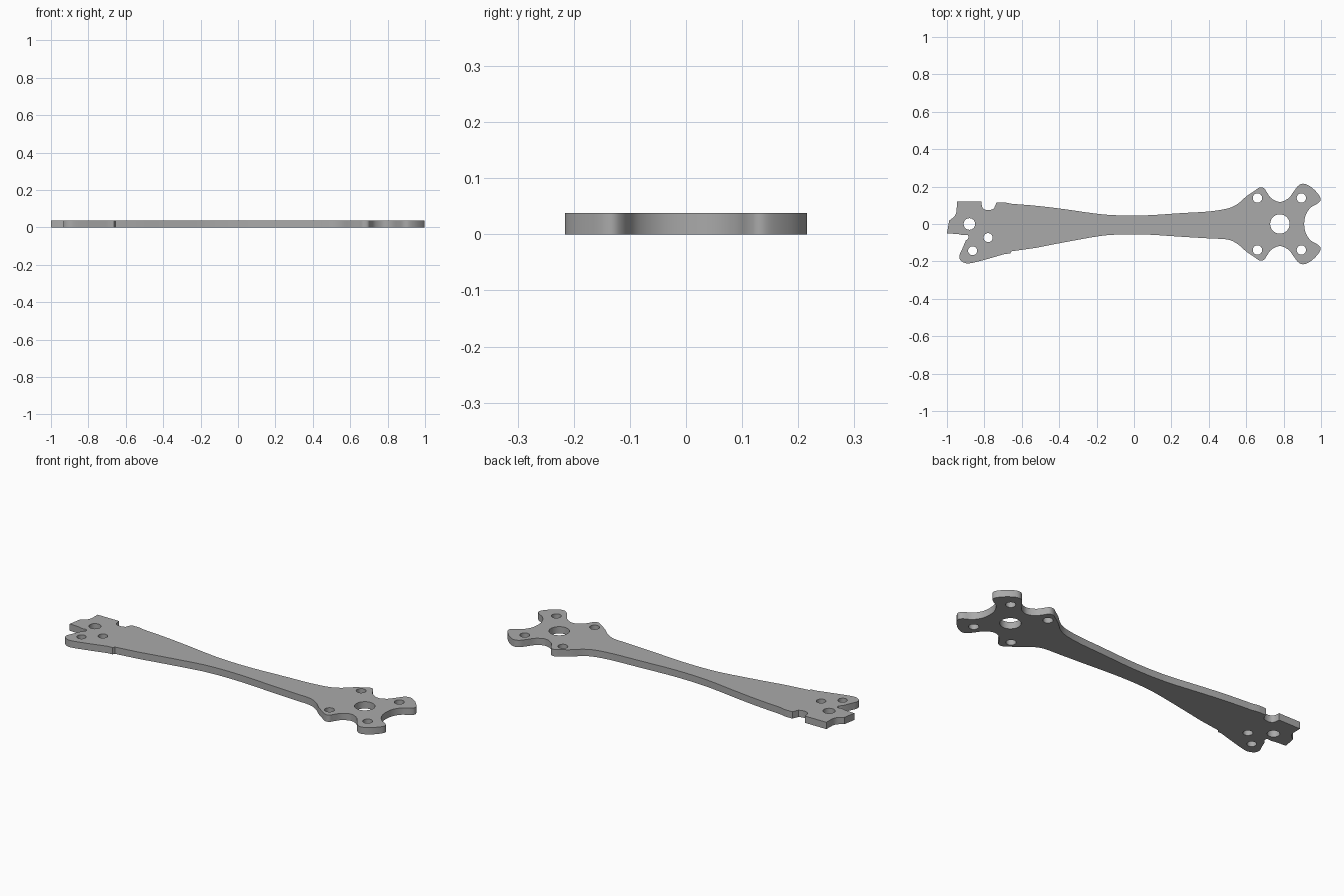
import bpy
import math
from mathutils import Vector

THICKNESS = 0.038

default_cube = bpy.data.objects.get("Cube")
if default_cube:
    bpy.data.objects.remove(default_cube, do_unlink=True)


def smooth_run(points, steps=5):
    """Catmull-Rom curve through the points, without the final point."""
    pts = [Vector(p) for p in points]
    pts = [2 * pts[0] - pts[1]] + pts + [2 * pts[-1] - pts[-2]]
    result = []
    for a, b, c, d in zip(pts, pts[1:], pts[2:], pts[3:]):
        for i in range(steps):
            t = i / steps
            result.append(0.5 * (2 * b + (c - a) * t
                                 + (2 * a - 5 * b + 4 * c - d) * t ** 2
                                 + (3 * b - a - 3 * c + d) * t ** 3))
    return result


def circle(x, y, radius, sides=32):
    angles = [math.tau * i / sides for i in range(sides)]
    return [Vector((x + radius * math.cos(a), y + radius * math.sin(a))) for a in angles]


def mirrored(points):
    return [(x, -y) for x, y in reversed(points)]


def add_loop(curve, points):
    spline = curve.splines.new('POLY')
    spline.points.add(len(points) - 1)
    for target, p in zip(spline.points, points):
        target.co = (p.x, p.y, 0, 1)
    spline.use_cyclic_u = True


# Four-lobed head: upper half of its edge, from the arm to the tip
head = [(.5, .083), (.555, .108), (.6, .147), (.645, .178), (.67, .194), (.695, .192),
        (.71, .17), (.735, .137), (.78, .118), (.825, .137), (.855, .175), (.88, .206),
        (.91, .215), (.95, .195), (.985, .16), (.998, .133), (.985, .112),
        (.945, .088), (.918, .048), (.91, 0)]

# Tapered arm edges
arm_top = [(-.655, .108), (-.53, .098), (-.4, .083), (-.2, .055), (-.1, .047),
           (0, .045), (.1, .048), (.25, .058), (.4, .067)]
arm_bottom = [(.4, -.077), (.25, -.068), (.1, -.058), (0, -.055), (-.1, -.057),
              (-.2, -.067), (-.4, -.103), (-.55, -.132), (-.655, -.146)]

# Notched foot: runs meet at sharp corners
foot_step = [(-.655, -.146), (-.665, -.16), (-.69, -.16)]
foot_toe = [(-.69, -.16), (-.78, -.186), (-.87, -.209), (-.905, -.208), (-.93, -.19),
            (-.932, -.165), (-.917, -.13), (-.9, -.09)]
foot_slot = [(-.9, -.09), (-.885, -.073), (-.892, -.058), (-.92, -.06), (-.94, -.054)]
foot_end = [(-.94, -.054), (-1, -.05)]
foot_side = [(-1, -.05), (-.988, .018)]
foot_hollow = [(-.988, .018), (-.957, .045), (-.947, .08), (-.947, .12)]
foot_top = [(-.947, .12), (-.815, .12)]
foot_notch = [(-.815, .12), (-.812, .092), (-.797, .077), (-.77, .075),
              (-.745, .086), (-.735, .115)]
foot_shoulder = [(-.735, .115), (-.68, .115), (-.655, .108)]

whole_right = arm_top + head + mirrored(head)[1:] + arm_bottom
outline = smooth_run(whole_right)[:-5]
for run in (foot_step, foot_toe, foot_slot, foot_end, foot_side,
            foot_hollow, foot_top, foot_notch, foot_shoulder):
    outline += smooth_run(run + [])[:-5] if len(run) > 1 else []
    # the closing sample block of each run is replaced by its exact corner
    outline.append(Vector(run[-1]))

# Rebuild the loop cleanly so that every corner appears once
clean = []
for p in outline + [Vector(arm_top[0])]:
    if not clean or (p - clean[-1]).length > 1e-4:
        clean.append(p)
if (clean[0] - clean[-1]).length < 1e-4:
    clean.pop()

# Flat plate with drilled holes
curve = bpy.data.curves.new("arm_plate", 'CURVE')
curve.dimensions = '2D'
curve.fill_mode = 'BOTH'
curve.extrude = THICKNESS / 2
add_loop(curve, clean)
add_loop(curve, circle(.78, 0, .052))
for x in (.66, .895):
    for side in (-1, 1):
        add_loop(curve, circle(x, side * .139, .025))
add_loop(curve, circle(-.88, 0, .031))
add_loop(curve, circle(-.78, -.073, .024))
add_loop(curve, circle(-.863, -.143, .024))

plate = bpy.data.objects.new("arm_plate", curve)
bpy.context.collection.objects.link(plate)
plate.location.z = THICKNESS / 2
bpy.ops.object.select_all(action='DESELECT')
plate.select_set(True)
bpy.context.view_layer.objects.active = plate
bpy.ops.object.convert(target='MESH')
plate = bpy.context.object

# Weld the caps to the walls and keep their rims sharp
bpy.ops.object.mode_set(mode='EDIT')
bpy.ops.mesh.select_all(action='SELECT')
bpy.ops.mesh.remove_doubles(threshold=1e-5)
bpy.ops.mesh.normals_make_consistent(inside=False)
bpy.ops.object.mode_set(mode='OBJECT')
bpy.ops.object.shade_smooth_by_angle(angle=math.radians(35))

# Plain grey material
grey = bpy.data.materials.new("plain_grey")
grey.use_nodes = True
colour = (0.4, 0.4, 0.4, 1)
grey.diffuse_color = colour
grey.node_tree.nodes["Principled BSDF"].inputs["Base Color"].default_value = colour
plate.data.materials.clear()
plate.data.materials.append(grey)
